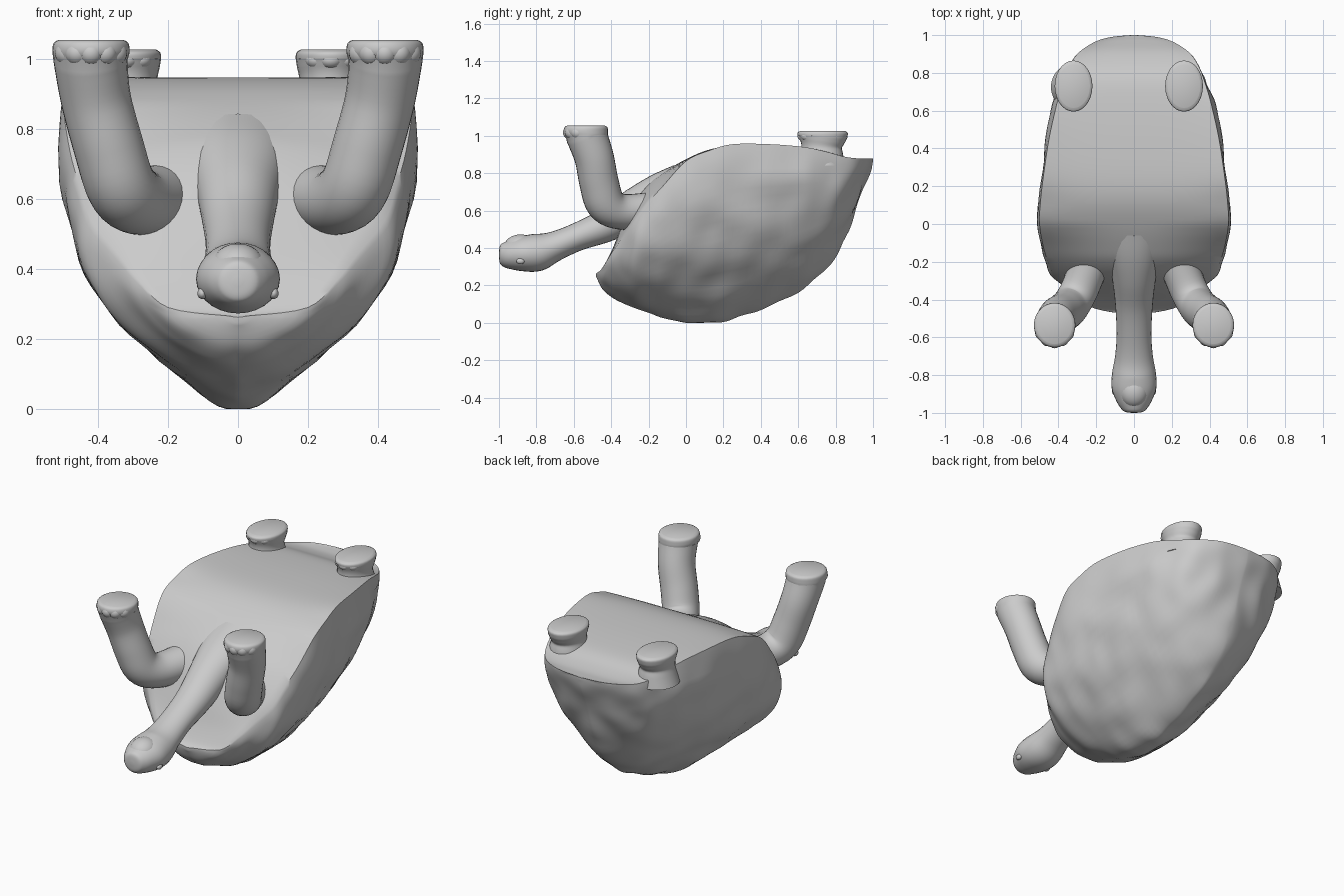
import bpy, bmesh, math
from mathutils import Vector, noise

if "Cube" in bpy.data.objects:
    bpy.data.objects.remove(bpy.data.objects["Cube"])


def smooth_path(pts, n=5):
    """Catmull-Rom interpolation of tuples of any length."""
    out = []
    for i in range(len(pts) - 1):
        p0, p1 = pts[max(i - 1, 0)], pts[i]
        p2, p3 = pts[i + 1], pts[min(i + 2, len(pts) - 1)]
        for k in range(n):
            t = k / n
            out.append([0.5 * (2 * b + (c - a) * t + (2 * a - 5 * b + 4 * c - d) * t * t
                               + (3 * b - a - 3 * c + d) * t ** 3)
                        for a, b, c, d in zip(p0, p1, p2, p3)])
    out.append(list(pts[-1]))
    return out


def loft(name, rings, angle=50):
    """Skin closed rings of points and cap both ends."""
    bm = bmesh.new()
    rows = [[bm.verts.new(p) for p in r] for r in rings]
    n = len(rows[0])
    for a, b in zip(rows, rows[1:]):
        for i in range(n):
            j = (i + 1) % n
            bm.faces.new((a[i], a[j], b[j], b[i]))
    bm.faces.new(rows[0])
    bm.faces.new(rows[-1])
    bmesh.ops.recalc_face_normals(bm, faces=bm.faces)
    me = bpy.data.meshes.new(name)
    bm.to_mesh(me)
    bm.free()
    ob = bpy.data.objects.new(name, me)
    bpy.context.collection.objects.link(ob)
    shade(ob, angle)
    return ob


def select(ob):
    bpy.ops.object.select_all(action='DESELECT')
    ob.select_set(True)
    bpy.context.view_layer.objects.active = ob


def shade(ob, angle=50):
    select(ob)
    bpy.ops.object.shade_smooth_by_angle(angle=math.radians(angle))


def tube(name, pts, sides=28):
    """Limb along (x, y, z, half width, half depth) stations."""
    st = smooth_path(pts)
    rings = []
    for i, s in enumerate(st):
        c = Vector(s[:3])
        t = (Vector(st[min(i + 1, len(st) - 1)][:3]) - Vector(st[max(i - 1, 0)][:3])).normalized()
        if abs(t.z) > 0.7 and s[2] > 1.0:
            t = Vector((0, 0, 1))          # level sole
        side = (Vector((1, 0, 0)) - t * t.x).normalized()
        up = t.cross(side)
        rings.append([c + side * s[3] * math.cos(a) + up * s[4] * math.sin(a)
                      for a in (2 * math.pi * k / sides for k in range(sides))])
    return loft(name, rings, 60)


def ball(name, loc, size):
    bpy.ops.mesh.primitive_uv_sphere_add(segments=20, ring_count=12, location=loc)
    ob = bpy.context.object
    ob.name = name
    ob.scale = size
    shade(ob)
    return ob


# Overturned shell: stations (y, rim half width, rim z, belly z, dome z)
stations = [
    (-.48, .02, .265, .262, .245), (-.45, .20, .29, .29, .19), (-.40, .285, .37, .38, .14),
    (-.35, .34, .44, .50, .11), (-.28, .42, .54, .645, .075), (-.20, .455, .645, .745, .045),
    (-.12, .48, .735, .805, .02), (0, .50, .865, .875, .0),
    (.12, .495, .92, .925, .0), (.25, .48, .955, .945, .025), (.45, .45, .955, .945, .09),
    (.63, .41, .94, .935, .18), (.75, .375, .915, .92, .285), (.84, .34, .89, .89, .43),
    (.91, .29, .88, .875, .60), (.965, .205, .88, .875, .75), (.99, .12, .88, .877, .82),
    (1.0, .015, .88, .878, .865)]
rings = []
N = 26
for y, w, zr, zc, zb in smooth_path(stations, 5):
    ring = []
    bulge = .3 * min(1, max(0, (.95 - y) / .3)) * min(1, max(0, (y + .48) / .2))
    for k in range(2 * N + 1):                      # lumpy dome side
        a = -math.pi / 2 + math.pi * k / (2 * N)
        s, c = abs(math.sin(a)), max(math.cos(a), 0)
        x = math.copysign(w * s ** 1.28 * (1 + bulge * c * s * s), a)
        p = Vector((x, y, zr - (zr - zb) * c ** 1.1))
        d = 0.016 * noise.noise(Vector((abs(x), y, p.z)) * 7) * min(1, 4 * c) * min(1, w * 4)
        out = Vector((x, (y - .25) * .5, p.z - .75)).normalized()
        p += out * d
        p.z = max(p.z, 0)
        ring.append(p)
    power = 2 if y < 0 else 4
    for k in range(1, 20):                          # belly side
        u = 1 - 2 * k / 20
        ring.append(Vector((w * u, y, zc + (zr - zc) * abs(u) ** power)))
    rings.append(ring)
loft("shell_and_belly", rings, 45)

# Neck and head, jaw upwards
tube("neck_and_head", [
    (0, -.02, .77, .15, .085), (0, -.14, .70, .14, .10), (0, -.27, .615, .118, .105),
    (0, -.42, .525, .10, .09), (0, -.58, .46, .092, .075), (0, -.70, .41, .10, .08),
    (0, -.79, .378, .116, .10), (0, -.87, .37, .118, .095), (0, -.94, .365, .092, .078),
    (0, -.98, .365, .066, .062), (0, -.995, .365, .045, .045), (0, -1.0, .365, .01, .01)])
ball("jaw", (0, -.885, .405), (.078, .088, .068))
for sx in (-1, 1):
    ball("eye", (sx * .102, -.885, .33), (.014, .022, .016))

# Front legs with toe lobes, mirrored
parts = [tube("front_leg", [
    (.22, -.14, .62, .11, .09), (.24, -.22, .60, .103, .095), (.29, -.35, .595, .10, .096),
    (.335, -.43, .64, .10, .105), (.37, -.465, .75, .10, .105), (.405, -.49, .88, .10, .105),
    (.42, -.525, .985, .105, .11), (.42, -.535, 1.02, .11, .118),
    (.42, -.535, 1.045, .107, .115), (.42, -.535, 1.055, .092, .10)])]
for i in range(5):
    a = math.radians(-150 + 30 * i)
    parts.append(ball("front_toe", (.42 + .078 * math.cos(a), -.535 + .085 * math.sin(a), 1.017),
                      (.036, .038, .036)))
for ob in parts:
    select(ob)
    bpy.ops.object.transform_apply(location=True, rotation=True, scale=True)
    ob.modifiers.new("mirror", 'MIRROR').use_axis[0] = True

# Short rear feet, slightly uneven
for x in (-.32, .265):
    tube("rear_foot", [
        (x, .725, .84, .12, .125), (x, .725, .90, .10, .115), (x, .725, .94, .09, .108),
        (x, .728, .975, .096, .122), (x, .73, 1.001, .10, .134),
        (x, .73, 1.018, .098, .133), (x, .73, 1.027, .086, .115)])
    for i in range(3):
        a = math.radians(-125 + 35 * i)
        ball("rear_toe", (x + .068 * math.cos(a), .73 + .10 * math.sin(a), .997),
             (.034, .034, .026))
